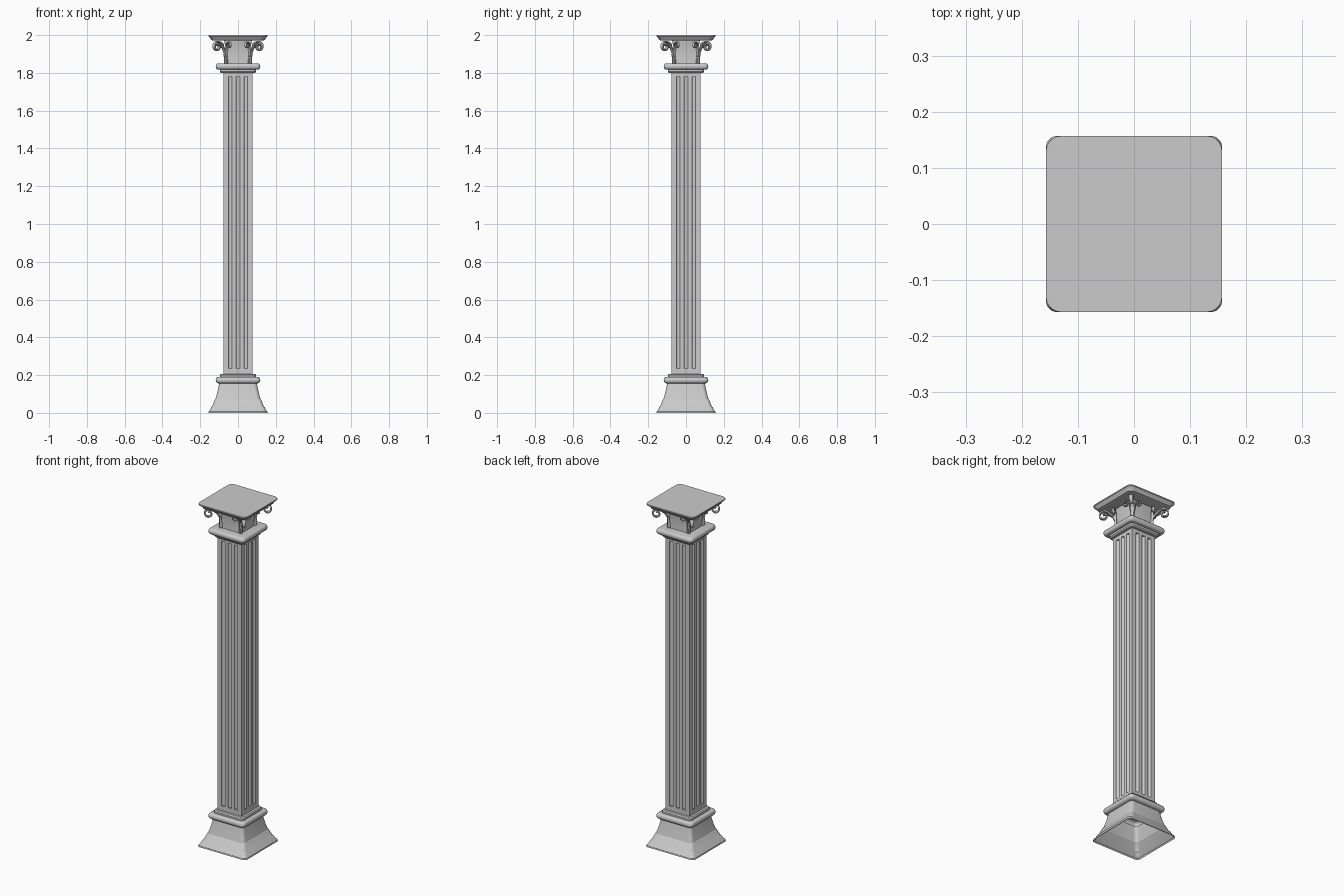
import bpy, bmesh
from math import sin, cos, pi, radians
from mathutils import Vector

if "Cube" in bpy.data.objects:
    bpy.data.objects.remove(bpy.data.objects["Cube"])


def finish(name, bm, smooth=True):
    bmesh.ops.recalc_face_normals(bm, faces=bm.faces)
    mesh = bpy.data.meshes.new(name)
    bm.to_mesh(mesh)
    bm.free()
    ob = bpy.data.objects.new(name, mesh)
    bpy.context.collection.objects.link(ob)
    if smooth:
        bpy.ops.object.select_all(action='DESELECT')
        ob.select_set(True)
        bpy.context.view_layer.objects.active = ob
        bpy.ops.object.shade_smooth_by_angle(angle=radians(30))
    return ob


def square_loft(name, profile, r, cap_bottom=True, cap_top=True, n=5):
    """Stack rounded squares; profile holds (half width, z)."""
    bm = bmesh.new()
    rings = []
    for h, z in profile:
        ring = []
        for k in range(4):
            a0 = k * pi / 2
            cx = (h - r) * (1 if k in (0, 3) else -1)
            cy = (h - r) * (1 if k in (0, 1) else -1)
            for i in range(n + 1):
                a = a0 + i / n * pi / 2
                ring.append(bm.verts.new((cx + r * cos(a), cy + r * sin(a), z)))
        rings.append(ring)
    for a, b in zip(rings, rings[1:]):
        for i in range(len(a)):
            j = (i + 1) % len(a)
            bm.faces.new((a[i], a[j], b[j], b[i]))
    if cap_bottom:
        bm.faces.new(rings[0])
    if cap_top:
        bm.faces.new(rings[-1])
    return finish(name, bm)


def moulding(z0, z1):
    d = z1 - z0
    return [(.106 + .012 * sin(pi * i / 8), z0 + d * (1 - cos(pi * i / 8)) / 2) for i in range(9)]


def scroll(name, origin, direction, stem, centre, radius, width, thick):
    """Flat ribbon rising along a stem and curling into a spiral."""
    pts = [Vector(p) for p in stem]
    for i in range(29):
        t = i / 28
        a = radians(160 - 460 * t)
        r = radius * (1 - .72 * t)
        pts.append(Vector((centre[0] + r * cos(a), centre[1] + r * sin(a))))
    u = Vector((direction[0], direction[1], 0)).normalized()
    side = Vector((-u.y, u.x, 0)) * width / 2
    bm = bmesh.new()
    rings = []
    for i, p in enumerate(pts):
        t = (pts[min(i + 1, len(pts) - 1)] - pts[max(i - 1, 0)]).normalized()
        nrm = Vector((-t.y, t.x)) * thick / 2
        ring = []
        for s, q in ((-1, -1), (1, -1), (1, 1), (-1, 1)):
            f = p + nrm * q
            pos = Vector((origin[0], origin[1], 0)) + u * f.x + side * s
            ring.append(bm.verts.new((pos.x, pos.y, f.y)))
        rings.append(ring)
    for a, b in zip(rings, rings[1:]):
        for i in range(4):
            j = (i + 1) % 4
            bm.faces.new((a[i], a[j], b[j], b[i]))
    bm.faces.new(rings[0])
    bm.faces.new(rings[-1])
    return finish(name, bm)


# flared base, an open shell underneath
base = [(.157, 0), (.155, .008), (.149, .013), (.142, .03), (.137, .034),
        (.123, .069), (.119, .073), (.108, .115), (.1, .155)]
base += moulding(.157, .19) + [(.096, .19), (.096, .2), (.091, .207), (.076, .207)]
square_loft("base", base, .02, cap_bottom=False)

# collar under the capital
collar = [(.076, 1.8), (.091, 1.8), (.096, 1.807), (.096, 1.818)] + moulding(1.818, 1.851)
square_loft("collar", collar, .02)

# capital core and top slab
square_loft("capital_core", [(.066, 1.845), (.064, 1.88), (.066, 1.93), (.074, 1.975)], .006)
square_loft("top_slab", [(.136, 1.972), (.142, 1.974), (.144, 1.979), (.151, 1.988),
                         (.154, 1.992), (.157, 1.993), (.157, 2)], .028)

# fluted shaft
bm = bmesh.new()
bmesh.ops.create_cube(bm, size=1)
for v in bm.verts:
    v.co = Vector((v.co.x * .154, v.co.y * .154, 1.0035 + v.co.z * 1.605))
shaft = finish("shaft", bm, False)

# three grooves on every face
bm = bmesh.new()
for k in range(4):
    a = k * pi / 2
    for off in (-.041, 0, .041):
        ret = bmesh.ops.create_cone(bm, cap_ends=True, segments=16, radius1=.0105, radius2=.0105, depth=1.545)
        shift = Vector((.077 * cos(a) - off * sin(a), .077 * sin(a) + off * cos(a), 1.0075))
        bmesh.ops.translate(bm, verts=ret["verts"], vec=shift)
cutter = finish("groove_cutter", bm, False)
mod = shaft.modifiers.new("grooves", 'BOOLEAN')
mod.object = cutter
mod.solver = 'EXACT'
bpy.context.view_layer.objects.active = shaft
bpy.ops.object.modifier_apply(modifier=mod.name)
bpy.data.objects.remove(cutter)

# scrolls: one large on each corner, a small one on each side of it
big_stem = [(.087, 1.848), (.09, 1.88), (.098, 1.91), (.112, 1.935)]
small_stem = [(.002, 1.848), (.004, 1.88), (.008, 1.91), (.014, 1.938)]
for sx in (-1, 1):
    for sy in (-1, 1):
        scroll("corner_scroll", (0, 0), (sx, sy), big_stem, (.156, 1.939), .03, .018, .007)
        c = (sx * .066, sy * .066)
        scroll("face_scroll", c, (-sx * .02, sy * .032), small_stem, (.034, 1.945), .018, .012, .005)
        scroll("face_scroll", c, (sx * .032, -sy * .02), small_stem, (.034, 1.945), .018, .012, .005)
